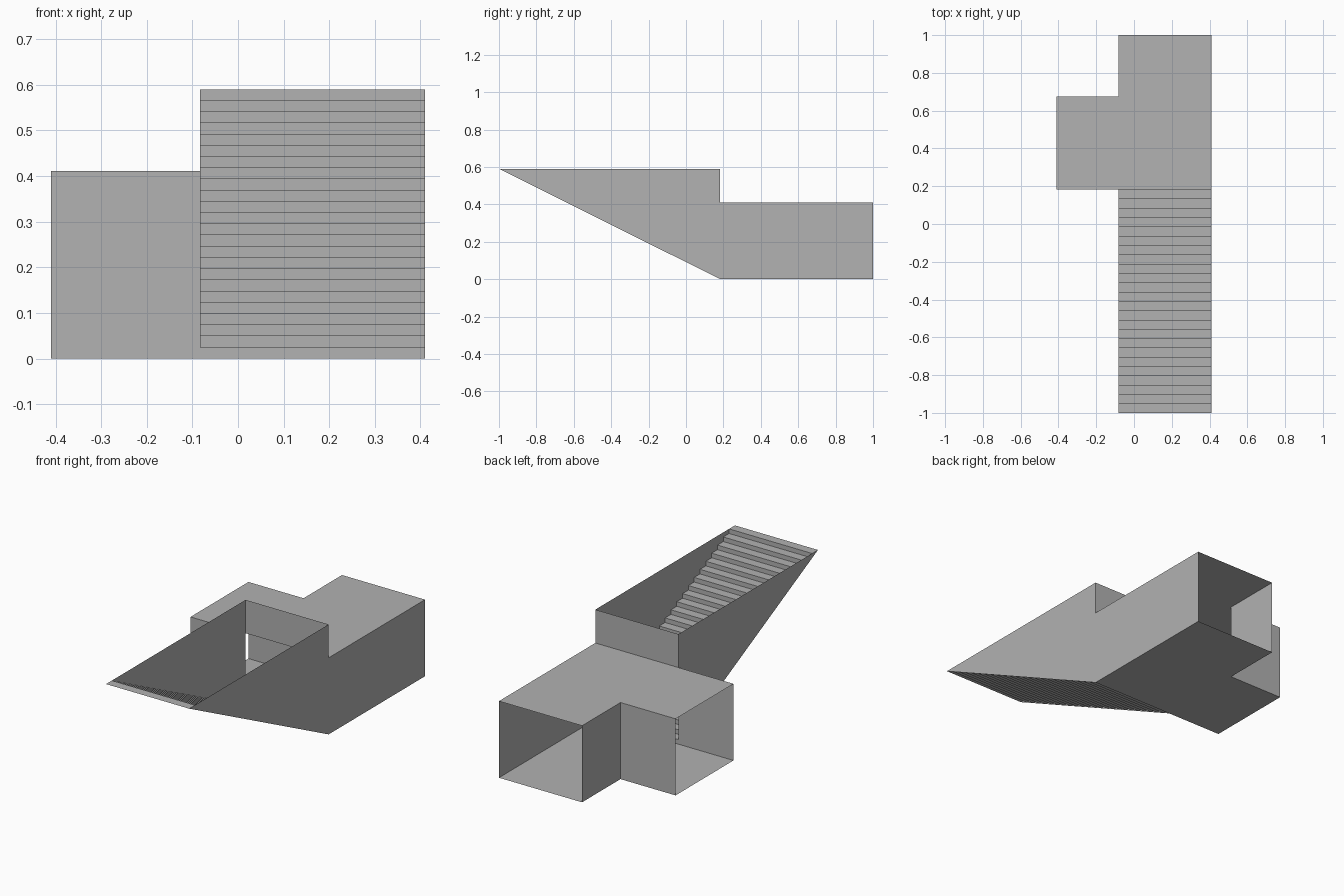
import bpy

if "Cube" in bpy.data.objects:
    bpy.data.objects.remove(bpy.data.objects["Cube"])

# Main dimensions
XL, XM, XR = -0.41, -0.083, 0.41       # branch end, shared wall, outer wall
YF, YS, YB, YE = -1.0, 0.183, 0.674, 1.0  # stair top, stair foot, branch back, corridor end
HC, HT = 0.411, 0.59                   # corridor height, street level
STEPS = 24

concrete = bpy.data.materials.new("grey concrete")
concrete.diffuse_color = (0.445, 0.445, 0.445, 1)
concrete.use_nodes = True
concrete.node_tree.nodes["Principled BSDF"].inputs["Base Color"].default_value = concrete.diffuse_color


def sheet(name, verts, faces=None):
    """Thin panel object made of flat faces."""
    mesh = bpy.data.meshes.new(name)
    mesh.from_pydata(verts, [], faces or [list(range(len(verts)))])
    mesh.materials.append(concrete)
    obj = bpy.data.objects.new(name, mesh)
    bpy.context.collection.objects.link(obj)
    return obj


def wall_x(name, x, profile):
    return sheet(name, [(x, y, z) for y, z in profile])


def wall_y(name, y, x0, x1, z0, z1):
    return sheet(name, [(x0, y, z0), (x1, y, z0), (x1, y, z1), (x0, y, z1)])


# Floor and roof share the corridor plan with its side branch
plan = [(XM, YS), (XR, YS), (XR, YE), (XM, YE), (XM, YB), (XL, YB), (XL, YS)]
sheet("corridor_floor", [(x, y, 0) for x, y in plan])
sheet("corridor_roof", [(x, y, HC) for x, y in plan])

# Long outer wall along the stairs and corridor
wall_x("outer_wall", XR, [(YF, HT), (YS, 0), (YE, 0), (YE, HC), (YS, HC), (YS, HT)])

# Opposite side: triangular stair wall and rear corridor wall
wall_x("stair_wall", XM, [(YF, HT), (YS, HT), (YS, 0)])
wall_x("corridor_wall", XM, [(YE, 0), (YB, 0), (YB, HC), (YE, HC)])

# Side branch walls, its end stays open
wall_y("branch_front_wall", YS, XL, XM, 0, HC)
wall_y("branch_back_wall", YB, XM, XL, 0, HC)

# Panel above the passage at the foot of the stairs
wall_y("lintel", YS, XM, XR, HC, HT)

# Folded stair sheet: riser then tread, climbing towards the front
run, rise = (YS - YF) / STEPS, HT / STEPS
profile = [(YS, 0)]
for i in range(STEPS):
    profile += [(YS - i * run, (i + 1) * rise), (YS - (i + 1) * run, (i + 1) * rise)]
verts = [(x, y, z) for y, z in profile for x in (XM, XR)]
faces = [(2 * i + 1, 2 * i, 2 * i + 2, 2 * i + 3)[::-1] for i in range(len(profile) - 1)]
stairs = sheet("stairs", verts, faces)
stairs.data.flip_normals()
